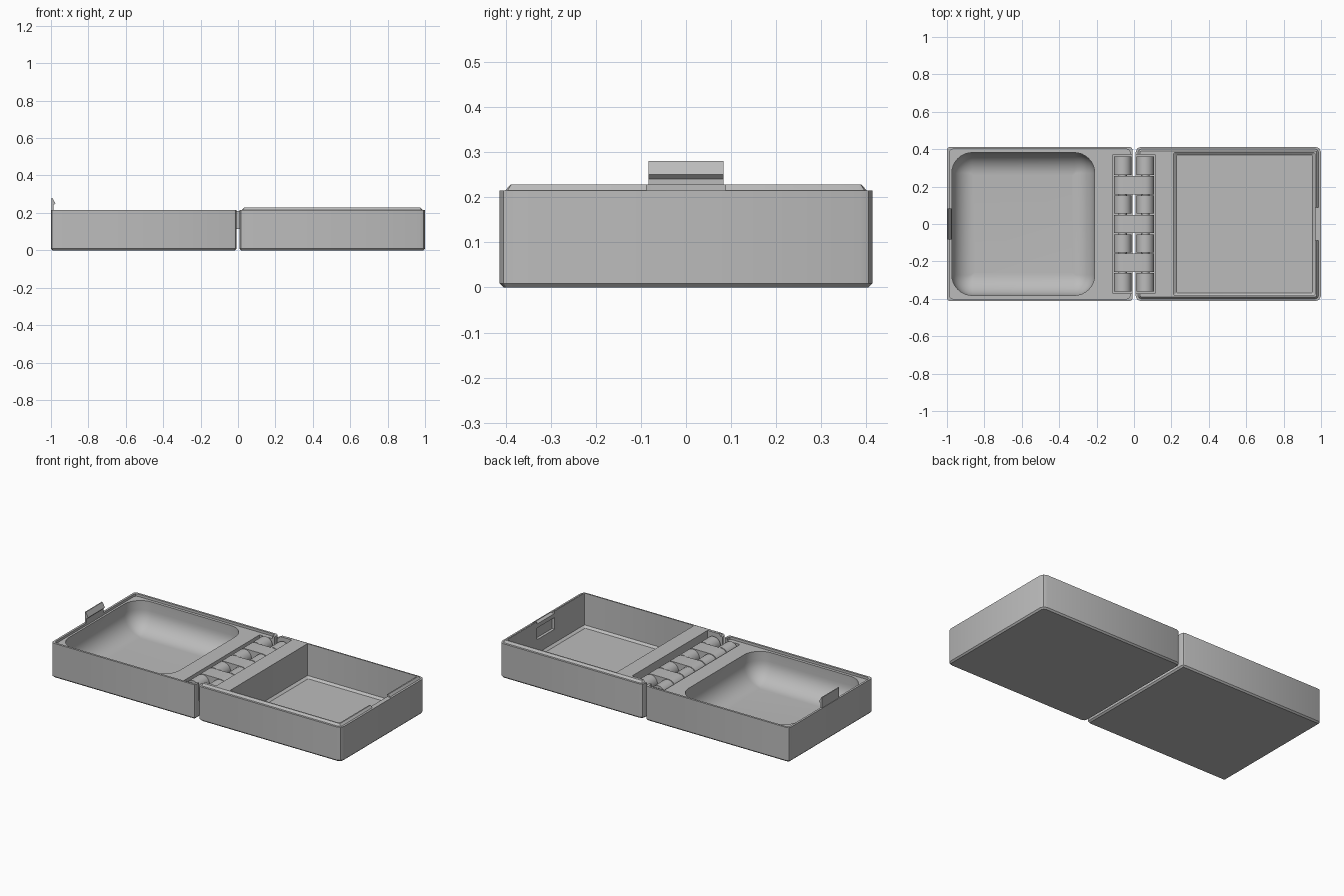
import bpy, bmesh, math

if "Cube" in bpy.data.objects:
    bpy.data.objects.remove(bpy.data.objects["Cube"])

# Single grey plastic
grey = bpy.data.materials.new("grey_plastic")
grey.use_nodes = True
COLOUR = (0.5, 0.5, 0.5, 1)
grey.diffuse_color = COLOUR
grey.node_tree.nodes["Principled BSDF"].inputs["Base Color"].default_value = COLOUR


def loft(name, rings):
    """Closed solid skinned through rings of points."""
    bm = bmesh.new()
    loops = [[bm.verts.new(p) for p in ring] for ring in rings]
    n = len(loops[0])
    for a, b in zip(loops, loops[1:]):
        for i in range(n):
            j = (i + 1) % n
            bm.faces.new((a[i], a[j], b[j], b[i]))
    bm.faces.new(loops[0][::-1])
    bm.faces.new(loops[-1])
    bmesh.ops.recalc_face_normals(bm, faces=bm.faces)
    mesh = bpy.data.meshes.new(name)
    bm.to_mesh(mesh)
    bm.free()
    mesh.materials.append(grey)
    obj = bpy.data.objects.new(name, mesh)
    bpy.context.collection.objects.link(obj)
    return obj


def rounded_ring(x0, x1, half_y, z, radius, seg):
    cx, hx = (x0 + x1) / 2, (x1 - x0) / 2
    ring = []
    for q, (sx, sy) in enumerate(((1, 1), (-1, 1), (-1, -1), (1, -1))):
        for i in range(seg + 1):
            a = (q + i / seg) * math.pi / 2
            ring.append((cx + sx * (hx - radius) + radius * math.cos(a),
                         sy * (half_y - radius) + radius * math.sin(a), z))
    return ring


def tray(name, x0, x1, half_y, levels, radius, seg=2):
    """Rounded block; levels are (height, inset) pairs."""
    return loft(name, [rounded_ring(x0 + d, x1 - d, half_y - d, z,
                                    max(radius - d, 0.004), seg) for z, d in levels])


def prism(name, profile, y0, y1):
    return loft(name, [[(x, y, z) for x, z in profile] for y in (y0, y1)])


def box(name, x0, x1, y0, y1, z0, z1):
    return prism(name, [(x0, z0), (x1, z0), (x1, z1), (x0, z1)], y0, y1)


def arc(cx, cz, r, start, end, steps=14):
    return [(cx + r * math.cos(math.radians(start + (end - start) * i / steps)),
             cz + r * math.sin(math.radians(start + (end - start) * i / steps)))
            for i in range(steps + 1)]


def cut(target, cutter):
    mod = target.modifiers.new("cut", 'BOOLEAN')
    mod.operation, mod.solver, mod.object = 'DIFFERENCE', 'EXACT', cutter
    cutter.hide_render = True
    bpy.context.view_layer.objects.active = target
    bpy.ops.object.modifier_apply(modifier=mod.name)
    bpy.data.objects.remove(cutter)


def smooth(obj):
    bpy.ops.object.select_all(action='DESELECT')
    obj.select_set(True)
    bpy.context.view_layer.objects.active = obj
    bpy.ops.object.shade_smooth_by_angle(angle=math.radians(30))


HALF_Y, RIM, GAP = 0.413, 0.215, 0.008
POCKET_Z, POCKET_Y = 0.1, 0.372
shell = [(0, 0.009), (0.009, 0), (RIM, 0)]

# Right half: shallow bowl with a sunken ledge that receives the lip
bowl_half = tray("bowl_half", -1, -GAP, HALF_Y, shell, 0.016)
cut(bowl_half, tray("ledge_cutter", -1, -GAP, HALF_Y,
                    [(0.2, 0.013), (0.25, 0.013)], 0.03))
R, FLOOR = 0.12, 0.022
fillet = [(FLOOR + R * (1 - math.cos(a)), R * (1 - math.sin(a)))
          for a in (math.radians(9 * i) for i in range(11))]
cut(bowl_half, tray("bowl_cutter", -0.974, -0.21, 0.382,
                    fillet + [(0.25, 0)], 0.11, 8))
cut(bowl_half, box("hinge_pocket_cutter", -0.112, 0.05,
                   -POCKET_Y, POCKET_Y, POCKET_Z, 0.3))

# Left half: deep compartment with a raised, chamfered lip
deep_half = tray("deep_half", GAP, 1, HALF_Y,
                 shell + [(RIM, 0.013), (0.228, 0.024)], 0.03)
cut(deep_half, tray("compartment_cutter", 0.212, 0.968, 0.382,
                    [(0.018, 0.014), (0.03, 0), (0.25, 0)], 0.008))
cut(deep_half, box("hinge_pocket_cutter", -0.05, 0.112,
                   -POCKET_Y, POCKET_Y, POCKET_Z, 0.3))
cut(deep_half, box("lip_notch_cutter", 0.95, 0.995, -0.087, 0.087, 0.213, 0.3))
cut(deep_half, box("latch_slot_cutter", 0.95, 0.985, -0.087, 0.087, 0.115, 0.188))
smooth(bowl_half)
smooth(deep_half)

# Latch tab with a hooked tip
prism("latch", [(-0.998, 0.15), (-0.986, 0.15), (-0.986, 0.24), (-0.976, 0.25),
                (-0.992, 0.28), (-0.998, 0.28)], -0.083, 0.083)

# Double hinge: fixed knuckles alternating with links that span both pins
PIN_X, PIN_Z, KR = 0.06, 0.162, 0.047
pitch = 2 * 0.363 / 7
for k in range(7):
    y0 = -0.363 + k * pitch + 0.003
    y1 = y0 + pitch - 0.006
    if k % 2:
        profile = arc(PIN_X, PIN_Z, KR, -90, 90) + arc(-PIN_X, PIN_Z, KR, 90, 270)
        smooth(prism(f"hinge_link_{k}", profile, y0, y1))
    else:
        for side, s in (("left", 1), ("right", -1)):
            profile = arc(s * PIN_X, PIN_Z, KR, 0, 180)
            profile += [(s * PIN_X - KR, 0.09), (s * PIN_X + KR, 0.09)]
            smooth(prism(f"hinge_knuckle_{side}_{k}", profile, y0, y1))
for side, s in (("left", 1), ("right", -1)):
    smooth(prism(f"hinge_pin_{side}", arc(s * PIN_X, PIN_Z, 0.022, 0, 337.5, 15),
                 -0.355, 0.355))
